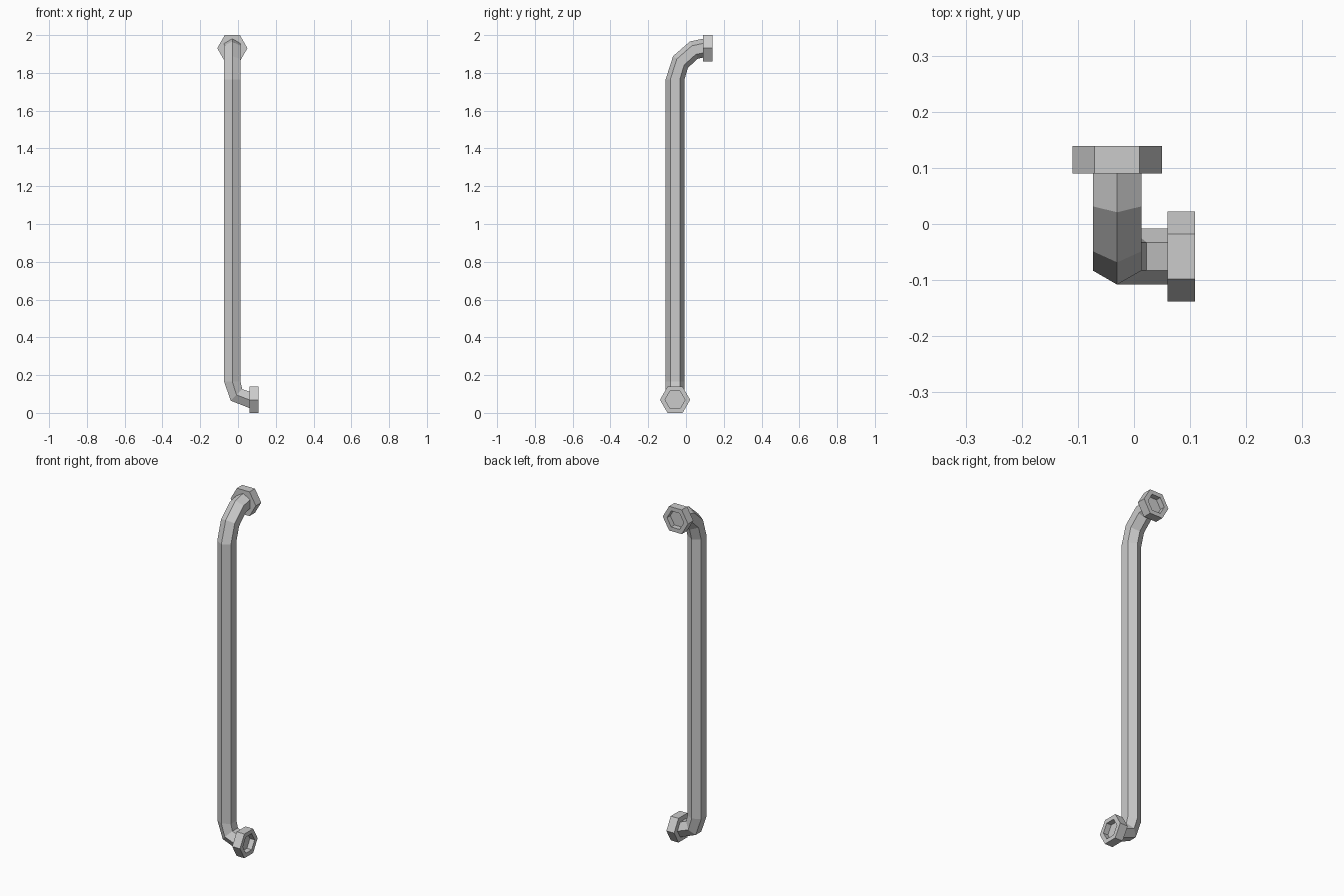
import bpy, bmesh, math
from mathutils import Vector

if "Cube" in bpy.data.objects:
    bpy.data.objects.remove(bpy.data.objects["Cube"])

metal = bpy.data.materials.new("light_grey")
metal.diffuse_color = (0.6, 0.6, 0.6, 1)
metal.use_nodes = True
metal.node_tree.nodes["Principled BSDF"].inputs["Base Color"].default_value = metal.diffuse_color

PX, PY = -0.03, -0.058      # axis of the upright tube
Z_LOW, Z_TOP = 0.0693, 1.9307


def hexagon(bm, centre, u, v, r):
    """Ring of six vertices, first corner along u."""
    c, u, v = Vector(centre), Vector(u), Vector(v)
    return [bm.verts.new(c + r * (u * math.cos(k * math.pi / 3) + v * math.sin(k * math.pi / 3)))
            for k in range(6)]


def bridge(bm, a, b):
    for k in range(6):
        j = (k + 1) % 6
        bm.faces.new((a[k], a[j], b[j], b[k]))


def finish(bm, name):
    bmesh.ops.recalc_face_normals(bm, faces=bm.faces)
    mesh = bpy.data.meshes.new(name)
    bm.to_mesh(mesh)
    bm.free()
    mesh.materials.append(metal)
    bpy.context.collection.objects.link(bpy.data.objects.new(name, mesh))


# Tube: bends sideways at the bottom and backwards at the top
bm = bmesh.new()
rings = []
for x, z, deg in ((0.075, Z_LOW, 90), (0.06, Z_LOW, 90), (-0.008, 0.095, 45), (PX, 0.165, 0)):
    a = math.radians(deg)
    rings.append(hexagon(bm, (x, PY, z), (0, -1, 0), (math.cos(a), 0, math.sin(a)), 0.05))
for y, z, deg in ((PY, 1.765, 0), (-0.029, 1.858, 38), (0.042, 1.921, 65),
                  (0.09, Z_TOP, 90), (0.105, Z_TOP, 90)):
    a = math.radians(deg)
    rings.append(hexagon(bm, (PX, y, z), (0, -math.cos(a), math.sin(a)), (1, 0, 0), 0.05))
for a, b in zip(rings, rings[1:]):
    bridge(bm, a, b)
bm.faces.new(rings[0])
bm.faces.new(rings[-1])
finish(bm, "bent_tube")


# Hexagonal end nuts with a recessed socket
def nut(name, base, axis, u):
    axis, u = Vector(axis), Vector(u)
    v = axis.cross(u)
    bm = bmesh.new()
    r = [hexagon(bm, Vector(base) + axis * d, u, v, rad)
         for d, rad in ((0, 0.08), (0.049, 0.08), (0.049, 0.053), (0.019, 0.053))]
    for a, b in zip(r, r[1:]):
        bridge(bm, a, b)
    bm.faces.new(r[0])
    bm.faces.new(r[-1])
    finish(bm, name)


nut("bottom_nut", (0.06, PY, Z_LOW), (1, 0, 0), (0, 1, 0))
nut("top_nut", (PX, 0.09, Z_TOP), (0, 1, 0), (1, 0, 0))
